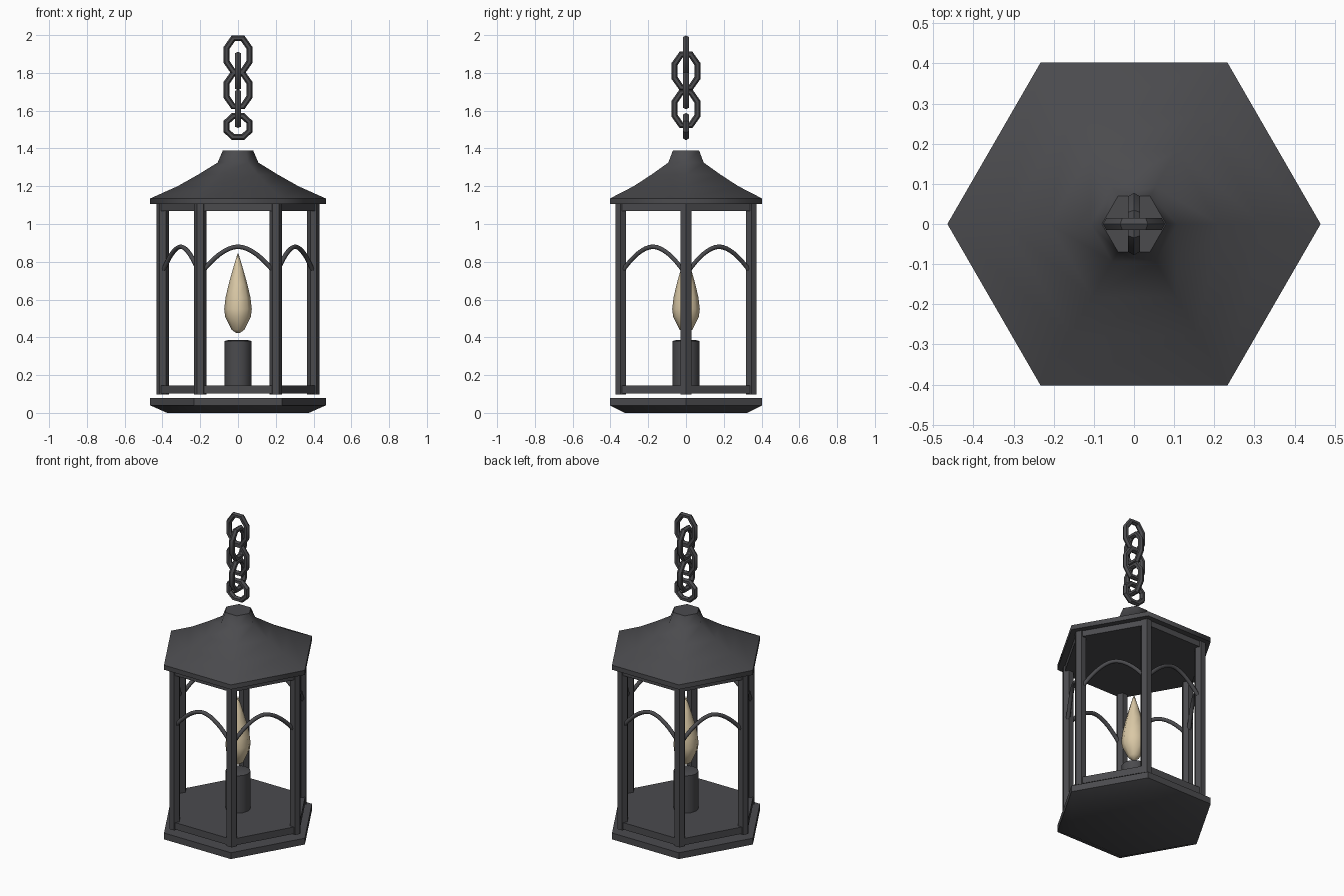
import bpy, bmesh, math
from mathutils import Vector

cube = bpy.data.objects.get("Cube")
if cube:
    bpy.data.objects.remove(cube, do_unlink=True)


def material(name, rgb, rough):
    m = bpy.data.materials.new(name)
    m.use_nodes = True
    m.diffuse_color = (*rgb, 1)
    bsdf = m.node_tree.nodes["Principled BSDF"]
    bsdf.inputs["Base Color"].default_value = (*rgb, 1)
    bsdf.inputs["Roughness"].default_value = rough
    return m


IRON = material("dark iron", (0.07, 0.07, 0.076), 0.6)
FLAME = material("warm cream", (0.70, 0.58, 0.38), 0.5)
SIXTH = math.pi / 3


def finish(name, bm, mat, smooth=None):
    bmesh.ops.recalc_face_normals(bm, faces=bm.faces)
    mesh = bpy.data.meshes.new(name)
    bm.to_mesh(mesh)
    bm.free()
    mesh.materials.append(mat)
    ob = bpy.data.objects.new(name, mesh)
    bpy.context.collection.objects.link(ob)
    if smooth:
        bpy.ops.object.select_all(action="DESELECT")
        ob.select_set(True)
        bpy.context.view_layer.objects.active = ob
        bpy.ops.object.shade_smooth_by_angle(angle=math.radians(smooth))
    return ob


def bridge(bm, a, b):
    n = len(a)
    for i in range(n):
        bm.faces.new((a[i], a[(i + 1) % n], b[(i + 1) % n], b[i]))


def skin(bm, rings, loop=False):
    """Join rings of vertices into a closed loop or a capped solid."""
    for a, b in zip(rings, rings[1:]):
        bridge(bm, a, b)
    if loop:
        bridge(bm, rings[-1], rings[0])
    else:
        bm.faces.new(rings[0])
        bm.faces.new(rings[-1])


def turned(name, profile, sides, mat, smooth=None, centre=(0, 0)):
    """Sweep (radius, height) points round a vertical axis."""
    bm = bmesh.new()
    skin(bm, [[bm.verts.new((centre[0] + r * math.cos(i * math.tau / sides),
                             centre[1] + r * math.sin(i * math.tau / sides), z))
               for i in range(sides)] for r, z in profile])
    return finish(name, bm, mat, smooth)


def tube(name, path, normal, radius, sides, loop, smooth=None):
    """Sweep a round bar along a flat path whose plane has the given normal."""
    bm = bmesh.new()
    rings = []
    n = len(path)
    for i, p in enumerate(path):
        before = path[i - 1] if loop or i else p
        after = path[(i + 1) % n] if loop or i < n - 1 else p
        side = (after - before).normalized().cross(normal)
        rings.append([bm.verts.new(p + radius * (side * math.cos(a) + normal * math.sin(a)))
                      for a in (k * math.tau / sides for k in range(sides))])
    skin(bm, rings, loop)
    return finish(name, bm, IRON, smooth)


# Base, with a bevelled underside
turned("base", [(0.375, 0), (0.465, 0.04), (0.465, 0.08)], 6, IRON, 40)

# Hexagonal floor and ceiling plates of the cage
for name, low, high in (("floor_plate", 0.103, 0.146), ("ceiling_plate", 1.07, 1.106)):
    turned(name, [(0.425, low), (0.425, high)], 6, IRON)

# Corner posts and the arch between each pair
for k in range(6):
    angle = k * SIXTH
    spot = (0.399 * math.cos(angle), 0.399 * math.sin(angle))
    turned(f"post_{k + 1}", [(0.033, 0.098), (0.033, 1.106)], 6, IRON, centre=spot)

    middle = angle + SIXTH / 2
    out = Vector((math.cos(middle), math.sin(middle), 0))
    along = Vector((-out.y, out.x, 0))
    path = [out * 0.35 + along * (0.195 * t) + Vector((0, 0, 0.88 - 0.14 * abs(t) ** 1.8))
            for t in (i / 8 for i in range(-8, 9))]
    tube(f"arch_{k + 1}", path, out, 0.012, 8, False, 50)

# Flared roof rising into a short neck
turned("roof", [(0.465, 1.106), (0.465, 1.135), (0.32, 1.2), (0.21, 1.262),
                (0.108, 1.325), (0.08, 1.39)], 6, IRON, 62)

# Candle and flame
turned("candle", [(0.072, 0.146), (0.072, 0.38), (0.05, 0.386)], 12, IRON, 40)
turned("flame", [(0.008, 0.422), (0.034, 0.44), (0.068, 0.51), (0.073, 0.55), (0.066, 0.61),
                 (0.05, 0.68), (0.026, 0.765), (0.002, 0.845)], 8, FLAME, 60)

# Chain of alternating links, ending in a small ring
links = [(1.895, 0.095), (1.81, 0.095), (1.71, 0.095), (1.61, 0.095), (1.516, 0.061)]
for k, (z, tall) in enumerate(links):
    across, normal = Vector((1, 0, 0)), Vector((0, 1, 0))
    if k % 2:
        across, normal = normal, across
    path = [across * (0.066 * math.cos(a)) + Vector((0, 0, z + tall * math.sin(a)))
            for a in ((i + 0.5) * math.tau / 8 for i in range(8))]
    name = "chain_ring" if k == 4 else f"chain_link_{k + 1}"
    tube(name, path, normal, 0.017, 6, True, 35)
